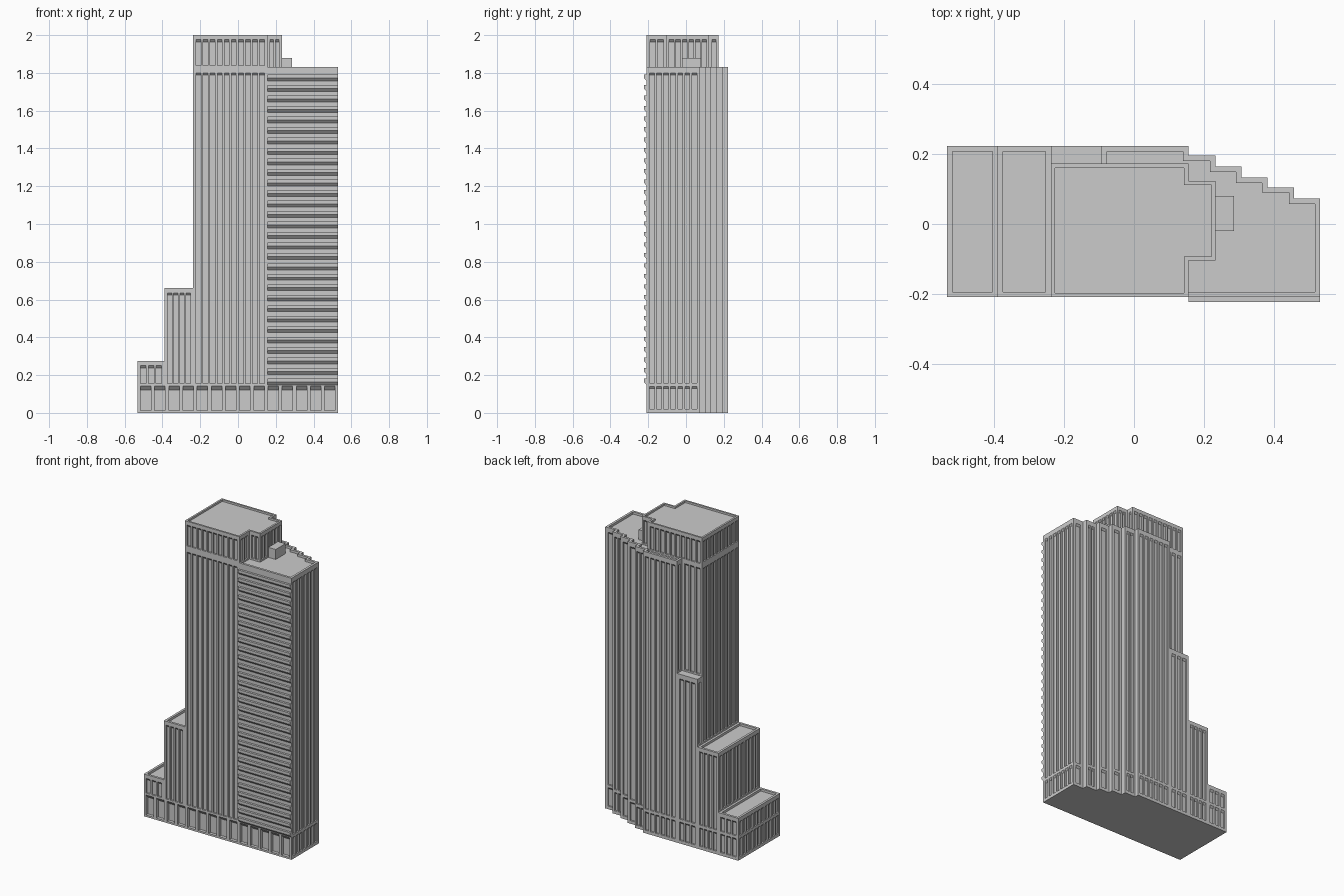
import bpy, bmesh
from mathutils import Vector

if "Cube" in bpy.data.objects:
    bpy.data.objects.remove(bpy.data.objects["Cube"])

PODIUM = 0.145
UP = Vector((0, 0, 1))


def finish(bm, name):
    bmesh.ops.remove_doubles(bm, verts=bm.verts, dist=1e-5)
    me = bpy.data.meshes.new(name)
    bm.to_mesh(me)
    bm.free()
    ob = bpy.data.objects.new(name, me)
    bpy.context.collection.objects.link(ob)
    return ob


def face(bm, pts):
    return bm.faces.new([bm.verts.new(p) for p in pts])


def outward(p, q):
    d = (Vector(q) - Vector(p)).normalized()
    return Vector((d.y, -d.x))


def wall(bm, p, q, z0, z1, rows, pitch=0.0365, margin=0.01, frac=0.7,
         depth=0.01, slope=0.012):
    """Wall from p to q with rows of recessed bays that have sloping heads."""
    p, q = Vector((*p, 0)), Vector((*q, 0))
    length = (q - p).length
    d = (q - p).normalized()
    n = d.cross(UP)
    P = lambda s, z, i=0: p + d * s - n * (depth * i) + UP * z
    quad = lambda s0, s1, a, b, i=0: face(
        bm, [P(s0, a, i), P(s1, a, i), P(s1, b, i), P(s0, b, i)])
    if length < 0.04:
        rows = []
    count = max(1, round((length - 2 * margin) / pitch))
    bay = (length - 2 * margin) / count
    z = z0
    for a, b in rows:
        quad(0, length, z, a)
        s = 0
        for k in range(count):
            s0 = margin + bay * (k + (1 - frac) / 2)
            s1 = s0 + bay * frac
            c = b - slope
            quad(s, s0, a, b)
            quad(s0, s1, a, c, 1)
            face(bm, [P(s0, a), P(s0, a, 1), P(s0, c, 1), P(s0, b)])
            face(bm, [P(s1, a, 1), P(s1, a), P(s1, b), P(s1, c, 1)])
            face(bm, [P(s0, a), P(s1, a), P(s1, a, 1), P(s0, a, 1)])
            face(bm, [P(s0, c, 1), P(s1, c, 1), P(s1, b), P(s0, b)])
            s = s1
        quad(s, length, a, b)
        z = b
    quad(0, length, z, z1)


def block(name, outline, top, bases, head, parapet=0.015, dip=0.015, plain=()):
    """Volume whose edges each start at their own base height (None = hidden)."""
    bm = bmesh.new()
    n = len(outline)
    for i, base in enumerate(bases):
        if base is None:
            continue
        rows = [(base + 0.01, top - head)]
        if base == 0:
            rows = [(0.02, 0.14), (0.158, top - head)]
        wall(bm, outline[i], outline[(i + 1) % n], base, top,
             [] if i in plain else rows)
    # Roof with parapet
    if parapet:
        inner = []
        for i, v in enumerate(outline):
            n1 = outward(outline[i - 1], v)
            n2 = outward(v, outline[(i + 1) % n])
            off = n1 if n1.dot(n2) > 0.9 else n1 + n2
            inner.append(Vector(v) - off * parapet)
        for i in range(n):
            j = (i + 1) % n
            a, b, c, e = outline[i], outline[j], inner[j], inner[i]
            face(bm, [(*a, top), (*b, top), (*c, top), (*e, top)])
            face(bm, [(*e, top), (*c, top), (*c, top - dip), (*e, top - dip)])
        face(bm, [(*v, top - dip) for v in inner])
    else:
        face(bm, [(*v, top) for v in outline])
    # Underside
    if 0 in bases:
        face(bm, [(*v, 0) for v in reversed(outline)])
    return finish(bm, name)


def rect(x0, x1, y0, y1):
    return [(x0, y0), (x1, y0), (x1, y1), (x0, y1)]


F, B = -0.208, 0.222
XL, X1, X2, X3, XM, XR = -0.532, -0.388, -0.237, -0.092, 0.155, 0.53

# Street front with wide openings
bm = bmesh.new()
wall(bm, (XL, F), (XR, F), 0, PODIUM, [(0.012, 0.142)], pitch=0.075,
     margin=0.006, frac=0.74, depth=0.02, slope=0.022)
finish(bm, "street_front")

# Stepped side wings
block("low_wing", rect(XL, X1, F, B), 0.275, [PODIUM, None, 0, 0], 0.025)
block("middle_wing", rect(X1, X2, F, B), 0.66, [PODIUM, None, 0, 0.275], 0.025)
block("rear_wing", rect(X2, X3, 0.172, B), 1.10, [None, None, 0, 0.66], 0.03, parapet=0)

# Main tower with staircase plan at the back
steps = [(0.53, 0.0725), (0.456, 0.104), (0.38, 0.132), (0.306, 0.163), (0.232, 0.195)]
plan = [(X2, F), (XM, F), (XR, F)]
for i, (x, y) in enumerate(steps):
    nx = steps[i + 1][0] if i < 4 else XM
    plan += [(x, y), (nx, y)]
plan += [(XM, B), (X3, B), (X3, 0.172), (X2, 0.172)]
bases = [PODIUM, PODIUM] + [0] * 12 + [1.10, 1.10, 0.66]
block("main_tower", plan, 1.83, bases, 0.03, plain={1})

# Crown
crown = [(X2, F), (XM, F), (XM, -0.104), (0.232, -0.104), (0.232, 0.123),
         (XM, 0.123), (XM, 0.172), (X2, 0.172)]
block("crown", crown, 2.0, [1.83] + [1.815] * 5 + [1.815, 1.83], 0.024,
      parapet=0.012, dip=0.012)

# Horizontal ledges on the right front
bm = bmesh.new()
for i in range(30):
    z = PODIUM + 0.0555 * i
    prof = [(F + 0.002, z), (-0.222, z + 0.018), (-0.222, z + 0.036), (F + 0.002, z + 0.036)]
    L = [(XM, y, h) for y, h in prof]
    R = [(XR, y, h) for y, h in prof]
    for k in range(4):
        m = (k + 1) % 4
        face(bm, [L[k], L[m], R[m], R[k]])
    face(bm, L[::-1])
    face(bm, R)
bmesh.ops.recalc_face_normals(bm, faces=bm.faces)
ledges = finish(bm, "front_ledges")

# Rooftop plant box
bpy.ops.mesh.primitive_cube_add(size=1, location=(0.2585, 0.03, 1.8475))
box = bpy.context.object
box.name = "roof_plant_box"
box.scale = (0.053, 0.1, 0.065)
